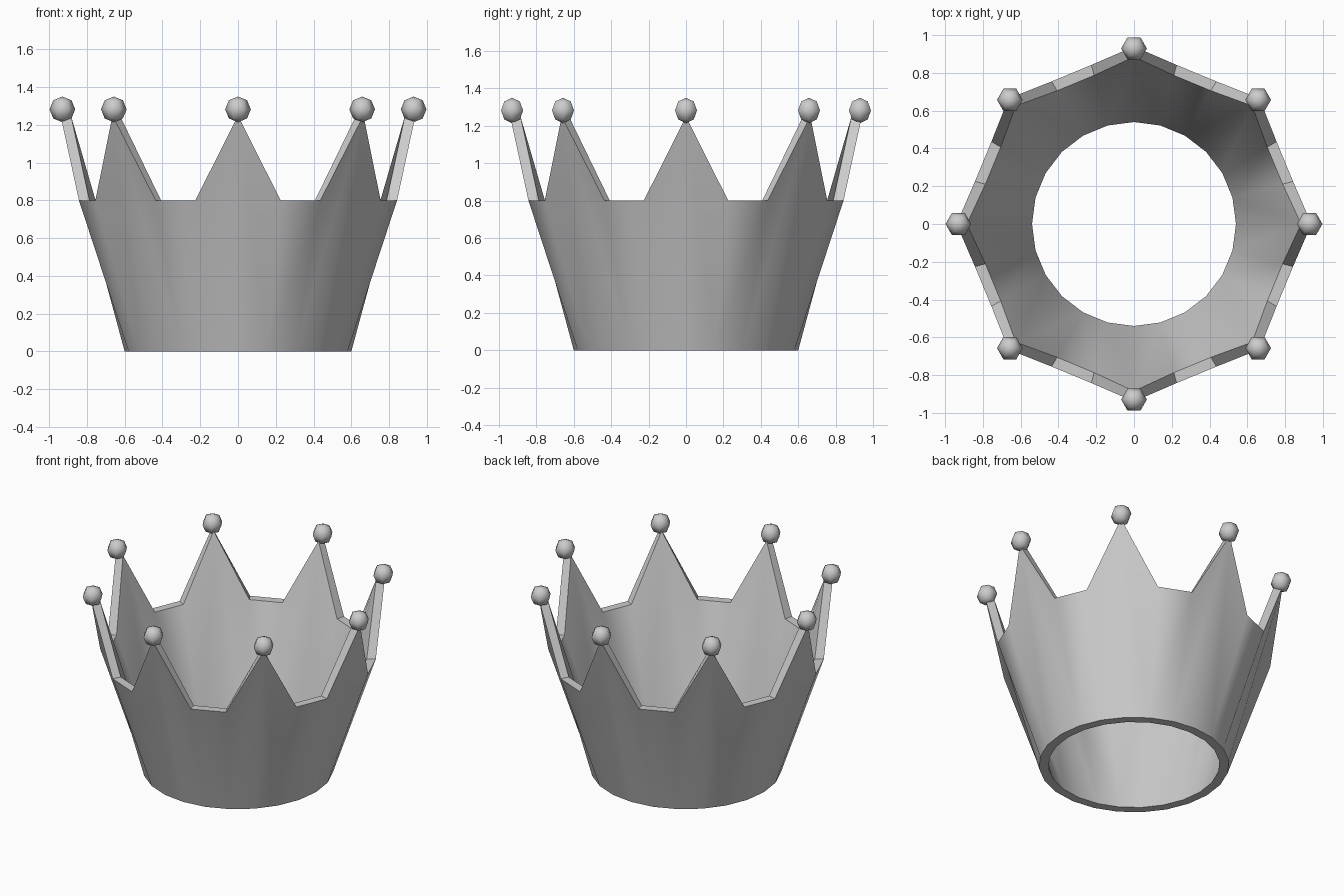
import bpy, bmesh, math
from mathutils import Matrix

if "Cube" in bpy.data.objects:
    bpy.data.objects.remove(bpy.data.objects["Cube"])

SIDES = 24
STEP = math.tau / SIDES


def finish(name, bm, angle):
    bmesh.ops.recalc_face_normals(bm, faces=bm.faces)
    mesh = bpy.data.meshes.new(name)
    bm.to_mesh(mesh)
    bm.free()
    ob = bpy.data.objects.new(name, mesh)
    bpy.context.collection.objects.link(ob)
    bpy.ops.object.select_all(action='DESELECT')
    ob.select_set(True)
    bpy.context.view_layer.objects.active = ob
    bpy.ops.object.shade_smooth_by_angle(angle=math.radians(angle))
    return ob


# Flared band: every third column is pulled up into a spike
bm = bmesh.new()


def ring(base_r, rim_r, tip_r):
    low, high = [], []
    for i in range(SIDES):
        a = i * STEP
        r, z = (tip_r, 1.25) if i % 3 == 0 else (rim_r, 0.8)
        low.append(bm.verts.new((base_r * math.cos(a), base_r * math.sin(a), 0)))
        high.append(bm.verts.new((r * math.cos(a), r * math.sin(a), z)))
    return low, high


out_low, out_high = ring(0.6, 0.872, 0.94)
in_low, in_high = ring(0.54, 0.815, 0.885)

for i in range(SIDES):
    j = (i + 1) % SIDES
    for low, high in ((out_low, out_high), (in_low, in_high)):
        # Spike panels fold along the diagonal that ends at the tip
        if i % 3 == 0:
            bm.faces.new((low[i], low[j], high[i]))
            bm.faces.new((low[j], high[j], high[i]))
        elif j % 3 == 0:
            bm.faces.new((low[i], low[j], high[j]))
            bm.faces.new((low[i], high[j], high[i]))
        else:
            bm.faces.new((low[i], low[j], high[j], high[i]))
    # Rim and underside
    bm.faces.new((out_high[i], out_high[j], in_high[j], in_high[i]))
    bm.faces.new((out_low[i], in_low[i], in_low[j], out_low[j]))
finish("crown_band", bm, 40)

# Low-poly ball on each spike
for k in range(8):
    a = k * math.tau / 8
    bm = bmesh.new()
    bmesh.ops.create_uvsphere(
        bm, u_segments=6, v_segments=4, radius=0.068,
        matrix=Matrix.Translation((0.93 * math.cos(a), 0.93 * math.sin(a), 1.282))
        @ Matrix.Rotation(math.pi / 6, 4, 'Z'))
    finish(f"spike_ball_{k + 1}", bm, 65)
